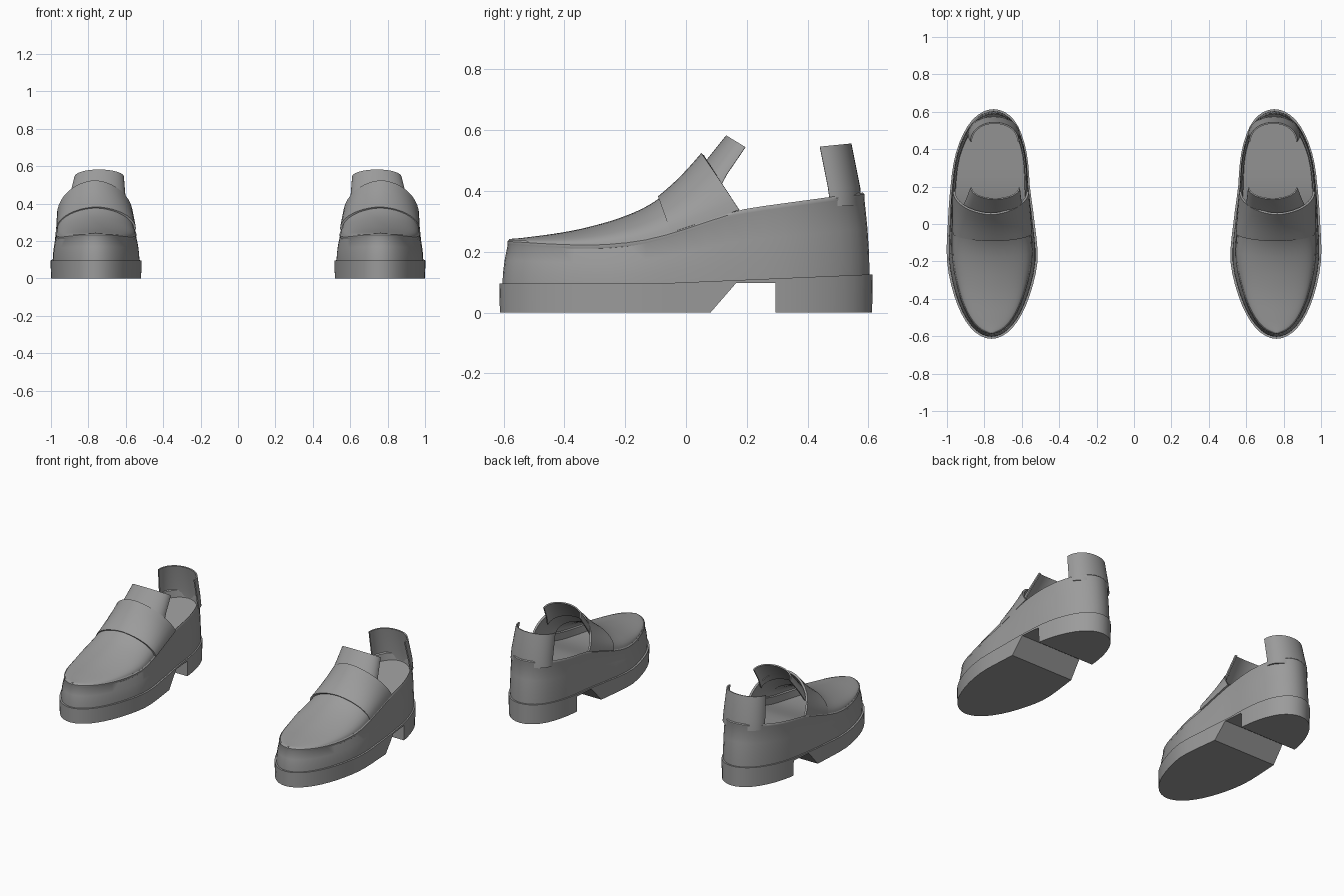
import bpy, bmesh, math

if "Cube" in bpy.data.objects:
    bpy.data.objects.remove(bpy.data.objects["Cube"])

N = 56          # points around the outline (even)
grey = bpy.data.materials.new("grey leather")
grey.diffuse_color = (0.33, 0.33, 0.33, 1)
grey.use_nodes = True
grey.node_tree.nodes["Principled BSDF"].inputs["Base Color"].default_value = grey.diffuse_color


def linear(table, v):
    if v <= table[0][0]:
        return table[0][1]
    for (a, fa), (b, fb) in zip(table, table[1:]):
        if v <= b:
            return fa + (fb - fa) * (v - a) / (b - a)
    return table[-1][1]


def interp(table, v):
    """Softened lookup in a list of (position, value)."""
    return sum(linear(table, v + d * .025) for d in range(-2, 3)) / 5


# Plan of the shoe: roundness and centre line along y, and how far the rim narrows
WIDTH = [(-.61, .262), (-.4, .258), (-.2, .258), (0, .231), (.2, .222), (.4, .243), (.5, .252), (.6, .272)]
MIDDLE = [(-.6, .762), (-.4, .76), (-.2, .757), (0, .763), (.2, .77), (.4, .7625), (.6, .75)]
NARROW = [(-.3, .86), (-.05, .87), (.2, .925), (.4, .955)]
# Heights along y
RIM = [(-.6, .237), (-.45, .227), (-.3, .222), (-.15, .235), (-.05, .26), (.175, .335), (.6, .393), (.7, .406)]
WELT = [(-.1, .095), (.6, .125), (.7, .13)]
VAMP_TOP = [(-.58, .24), (-.5, .25), (-.4, .263), (-.3, .285), (-.2, .315), (-.1, .36), (.06, .505), (.16, .6)]
VAMP_LEAN = [(-.3, 0), (-.05, .04), (.165, .115)]


def rim_z(y): return interp(RIM, y)
def welt_z(y): return interp(WELT, y)


def plan(t, k=0, off=0):
    """Centre x, half width and y at angle t; k blends sole outline to rim outline."""
    y = .614 * math.cos(t)
    half = abs(math.sin(t)) * interp(WIDTH, y)
    half *= 1 + k * (interp(NARROW, y) - 1) - off / .22
    return interp(MIDDLE, y), half, y * (1 - .05 * k - off / .6)


def ring(k, off, height):
    pts = []
    for i in range(N):
        t = 2 * math.pi * i / N
        mid, half, y = plan(t, k, off)
        pts.append((mid + half * (1 if i <= N // 2 else -1), y, height(y)))
    return pts


def arc(yc, zc, ye, ze, mid, half, p=1.12, n=20):
    """Arch across the shoe from side to side, (yc, zc) at its crown; p flattens its shoulders."""
    pts = []
    for i in range(n + 1):
        a = math.pi * i / n
        s, c = math.sin(a), math.cos(a)
        x = mid - half * math.copysign(abs(c) ** p, c)
        pts.append((x, ye + (yc - ye) * s, ze + (zc - ze) * s))
    return pts


def make(name, rows, closed=False, caps=(False, False), thick=0, cut=None):
    """Loft rows of points, then thicken, cut, smooth and mirror to the other shoe."""
    bm = bmesh.new()
    vs = [[bm.verts.new(p) for p in r] for r in rows]
    n = len(rows[0])
    for a, b in zip(vs, vs[1:]):
        for i in range(n if closed else n - 1):
            j = (i + 1) % n
            bm.faces.new((a[i], a[j], b[j], b[i]))
    for row, wanted in ((vs[0], caps[0]), (vs[-1], caps[1])):
        if wanted:  # strips from side to side
            for i in range(n // 2):
                f = [row[i], row[i + 1], row[n - i - 1], row[(n - i) % n]]
                bm.faces.new(list(dict.fromkeys(f)))
    bmesh.ops.remove_doubles(bm, verts=bm.verts, dist=1e-5)
    bmesh.ops.recalc_face_normals(bm, faces=bm.faces)
    me = bpy.data.meshes.new(name)
    bm.to_mesh(me)
    bm.free()
    me.materials.append(grey)
    ob = bpy.data.objects.new(name, me)
    bpy.context.collection.objects.link(ob)
    bpy.ops.object.select_all(action='DESELECT')
    ob.select_set(True)
    bpy.context.view_layer.objects.active = ob
    if thick:
        m = ob.modifiers.new("thickness", 'SOLIDIFY')
        m.thickness, m.offset = thick, 0
        bpy.ops.object.modifier_apply(modifier=m.name)
    if cut:
        m = ob.modifiers.new("notch", 'BOOLEAN')
        m.object, m.operation, m.solver = cut, 'DIFFERENCE', 'EXACT'
        bpy.ops.object.modifier_apply(modifier=m.name)
        bpy.data.objects.remove(cut)
    bpy.ops.object.shade_smooth_by_angle(angle=math.radians(35))
    return ob


# Gap in front of the heel block, cut from the sole
gap = [(.08, -.001), (.165, .097), (.295, .097), (.295, -.001)]
notch = make("heel_gap_cutter", [[(x, y, z) for y, z in gap] for x in (.4, 1.1)], closed=True, caps=(True, True))
notch.hide_render = True

# Sole with heel block
parts = [make("sole", [ring(0, .002, lambda y: 0), ring(0, 0, welt_z)],
              closed=True, caps=(True, True), cut=notch)]


# Upper wall, rolled rim and insole
def wall(f):
    return lambda y: welt_z(y) + (rim_z(y) - .014 - welt_z(y)) * f


parts.append(make("upper", [
    ring(.12, .007, lambda y: welt_z(y) - .005), ring(.25, .004, wall(.25)), ring(.5, .002, wall(.6)),
    ring(.9, 0, wall(1)), ring(.86, 0, lambda y: rim_z(y) - .011), ring(.87, 0, lambda y: rim_z(y) - .002),
    ring(.94, .003, lambda y: rim_z(y) + .004), ring(1, .009, lambda y: rim_z(y) - .001),
    ring(1, .012, lambda y: rim_z(y) - .045)], closed=True, caps=(False, True)))

# Domed vamp over the toes
rows = []
for i in range(25):
    t = math.pi - .04 - (math.pi - .04 - 1.31) * i / 24
    mid, half, y = plan(t, 1, .001)
    yc = y - interp(VAMP_LEAN, y)
    rows.append(arc(yc, interp(VAMP_TOP, yc), y, rim_z(y) - .001, mid, half))
parts.append(make("vamp", rows))

# Saddle strap
rows = []
for i in range(7):
    f = i / 6
    bow = .008 * math.sin(math.pi * f)
    rows.append(arc(-.088 + .143 * f, .377 + .143 * f - bow, -.05 + .225 * f, .262 + .075 * f,
                    .757 + .008 * f, .206 - .009 * f))
parts.append(make("strap", rows, thick=.013))

# Tongue behind the strap and pull tab inside the heel
parts.append(make("tongue", [arc(.03, .455, .10, .39, .755, .155, 1), arc(.075, .505, .135, .455, .75, .143, 1),
                             arc(.135, .58, .195, .543, .742, .128, 1)], thick=.008))
parts.append(make("heel_tab", [arc(.574, .35, .475, .35, .75, .136, .95), arc(.569, .41, .467, .41, .75, .134, .95),
                               arc(.54, .555, .44, .545, .745, .126, .95)], thick=.008))

# Matching second shoe
for ob in parts:
    m = ob.modifiers.new("other_shoe", 'MIRROR')
    m.use_axis = (True, False, False)
    m.use_clip = False
